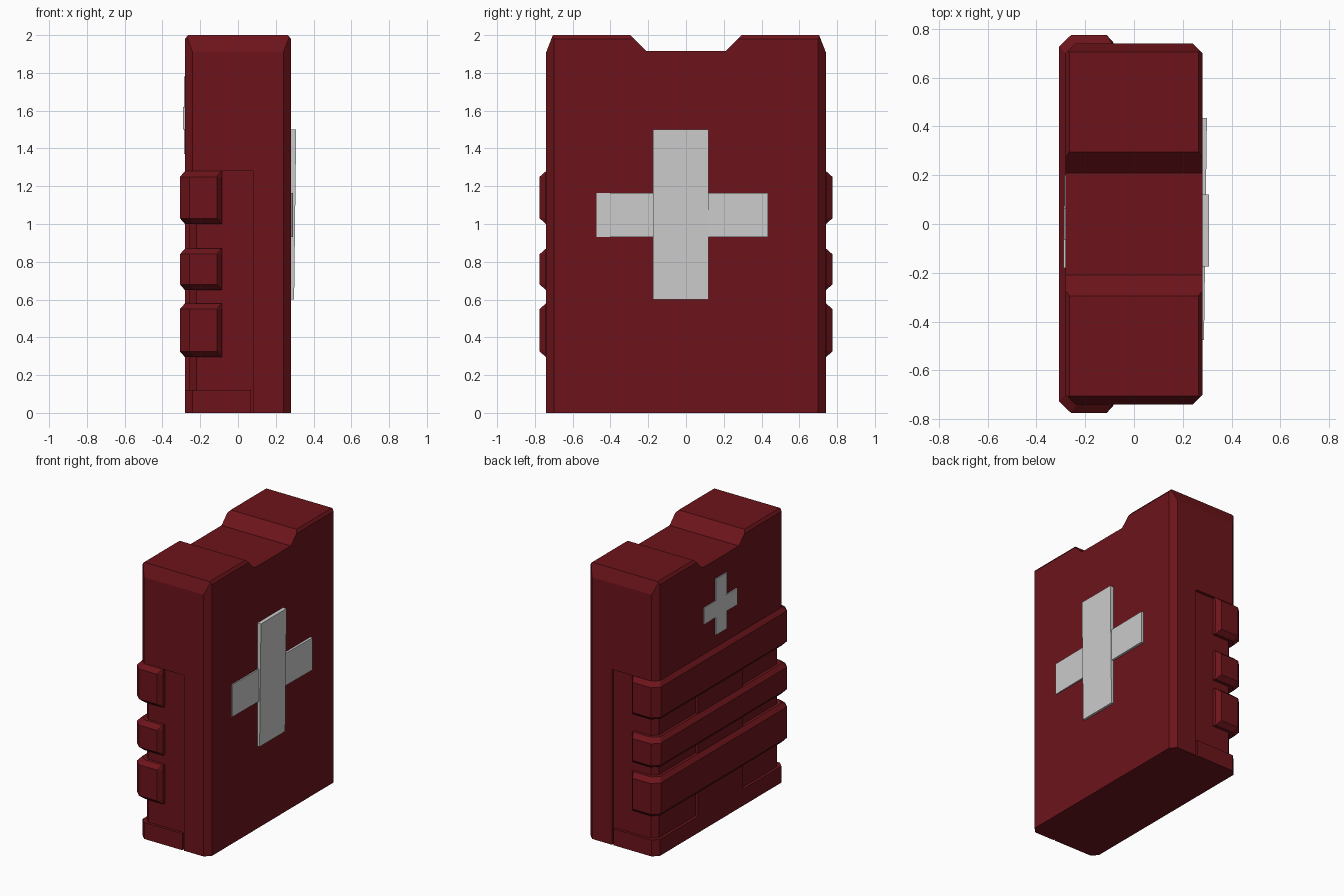
import bpy, bmesh
from mathutils import Vector

if "Cube" in bpy.data.objects:
    bpy.data.objects.remove(bpy.data.objects["Cube"])

red = bpy.data.materials.new("dark_red")
red.diffuse_color = (0.15, 0.007, 0.011, 1)
red.use_nodes = True
red.node_tree.nodes["Principled BSDF"].inputs["Base Color"].default_value = red.diffuse_color


def finish(bm, name, mat=None):
    bmesh.ops.recalc_face_normals(bm, faces=bm.faces)
    me = bpy.data.meshes.new(name)
    bm.to_mesh(me)
    bm.free()
    ob = bpy.data.objects.new(name, me)
    bpy.context.collection.objects.link(ob)
    if mat:
        me.materials.append(mat)
    return ob


def loft(layers):
    """Solid through a stack of matching closed outlines."""
    bm = bmesh.new()
    rings = [[bm.verts.new(p) for p in layer] for layer in layers]
    n = len(rings[0])
    for a, b in zip(rings, rings[1:]):
        for i in range(n):
            j = (i + 1) % n
            bm.faces.new((a[i], a[j], b[j], b[i]))
    bm.faces.new(rings[0][::-1])
    bm.faces.new(rings[-1])
    return bm


def flat(points, z):
    return [(x, y, z) for x, y in points]


def cut(bm, co, no):
    """Slice off everything beyond a plane and cap it."""
    geom = bm.verts[:] + bm.edges[:] + bm.faces[:]
    bmesh.ops.bisect_plane(bm, geom=geom, plane_co=co,
                           plane_no=Vector(no).normalized(), clear_outer=True)
    bmesh.ops.holes_fill(bm, edges=[e for e in bm.edges if e.is_boundary], sides=0)


# Case: notched side profile, chamfered corners
half = [(0.74, 0), (0.74, 1.91), (0.705, 2), (0.295, 2), (0.21, 1.915)]
profile = half + [(-y, z) for y, z in reversed(half)]
bm = loft([[(x, y, z) for y, z in profile] for x in (-0.28, 0.28)])
for sx in (-1, 1):
    for sy in (-1, 1):
        cut(bm, (sx * 0.28, sy * 0.70, 0), (sx, sy, 0))
    cut(bm, (sx * 0.28, 0, 1.98), (sx * 0.02, 0, 0.015))
case = finish(bm, "case", red)

# Shallow recesses wrapping the rear corners, plus a slit down to the base
recess = [(0.08, 0.72), (-0.22, 0.72), (-0.26, 0.68), (-0.26, 0.26),
          (-0.4, 0.26), (-0.4, 0.9), (0.08, 0.9)]
slit = [(0.068, 0.72), (0.08, 0.72), (0.08, 0.9), (0.068, 0.9)]
for s in (1, -1):
    for outline, z0, z1 in ((recess, 0.12, 1.28), (slit, -0.1, 0.2)):
        pts = [(x, s * y) for x, y in outline]
        cutter = finish(loft([flat(pts, z0), flat(pts, z1)]), "recess_cutter")
        cutter.hide_render = True
        mod = case.modifiers.new("recess", 'BOOLEAN')
        mod.operation = 'DIFFERENCE'
        mod.solver = 'EXACT'
        mod.object = cutter
        bpy.context.view_layer.objects.active = case
        bpy.ops.object.modifier_apply(modifier=mod.name)
        bpy.data.objects.remove(cutter)


# Bevelled bands wrapping the rear
def mirrored(points):
    return points + [(x, -y) for x, y in reversed(points)]


inner = mirrored([(-0.085, 0.68), (-0.085, 0.74), (-0.09, 0.741), (-0.235, 0.741), (-0.281, 0.70)])
outer = mirrored([(-0.085, 0.68), (-0.085, 0.745), (-0.112, 0.775), (-0.258, 0.775), (-0.307, 0.728)])
for name, z0, z1 in (("upper_band", 1.0, 1.28), ("middle_band", 0.65, 0.87), ("lower_band", 0.295, 0.58)):
    finish(loft([flat(inner, z0), flat(outer, z0 + 0.03),
                 flat(outer, z1 - 0.03), flat(inner, z1)]), name, red)


# Crosses: slightly tilted plates
def upright(name, y0, y1, z0, z1, xin, xlow, xtop):
    sec = [(xin, z0), (xlow, z0), (xtop, z1), (xin, z1)]
    finish(loft([[(x, y, z) for x, z in sec] for y in (y0, y1)]), name)


def crossbar(name, y0, y1, z0, z1, xin, xa, xb):
    sec = [(xin, y0), (xa, y0), (xb, y1), (xin, y1)]
    finish(loft([flat(sec, z0), flat(sec, z1)]), name)


upright("front_cross_upright", -0.175, 0.12, 0.60, 1.50, 0.27, 0.297, 0.308)
crossbar("front_cross_bar", -0.475, 0.435, 0.93, 1.165, 0.27, 0.287, 0.299)
upright("rear_cross_upright", -0.065, 0.065, 1.37, 1.78, -0.27, -0.287, -0.287)
crossbar("rear_cross_bar", -0.18, 0.20, 1.50, 1.62, -0.27, -0.29, -0.284)
